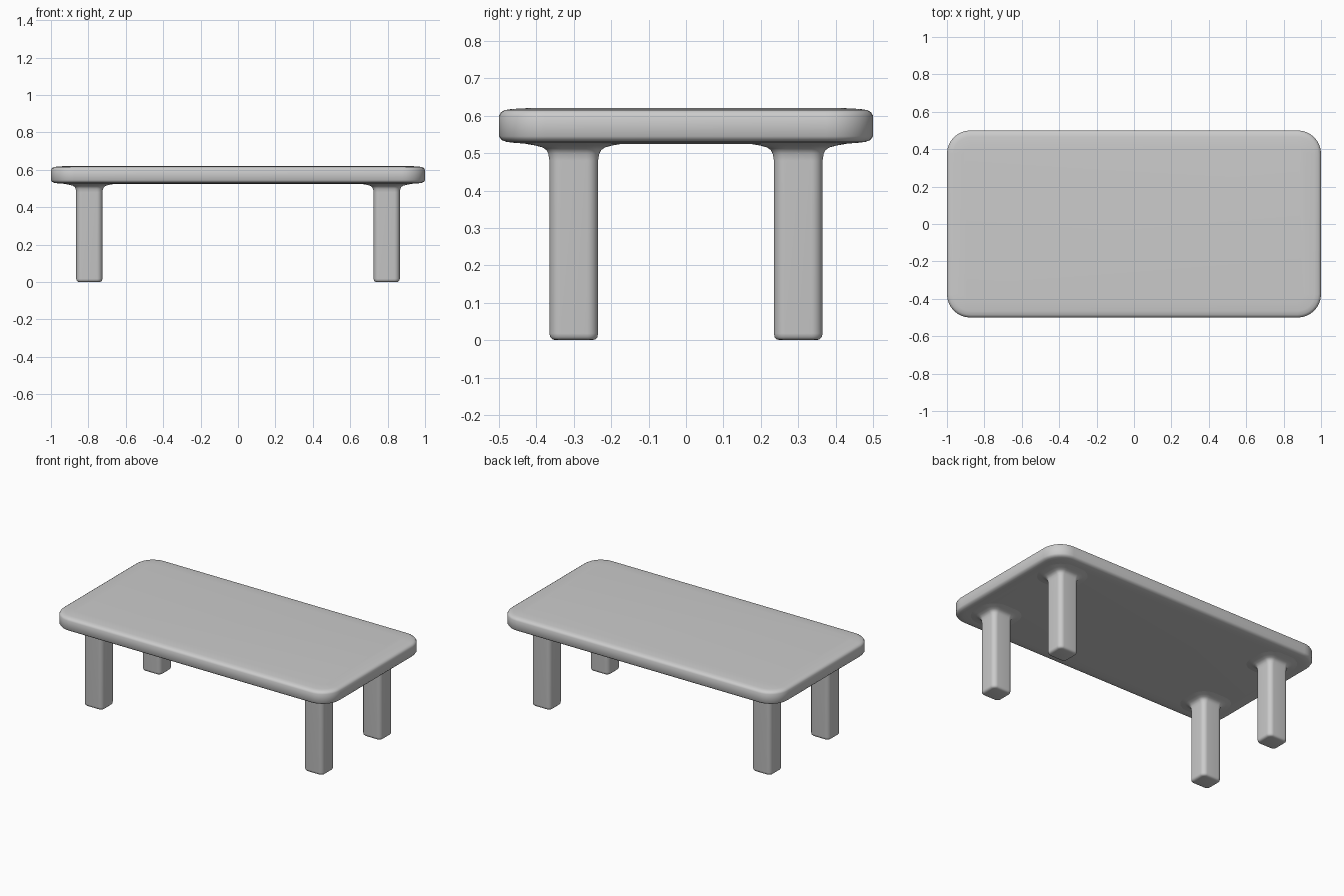
import bpy, bmesh, math

if "Cube" in bpy.data.objects:
    bpy.data.objects.remove(bpy.data.objects["Cube"])


def rounded_ring(cx, cy, hx, hy, r, n=8):
    """Corner-rounded rectangle outline, counter-clockwise."""
    pts = []
    for k, (sx, sy) in enumerate([(1, 1), (-1, 1), (-1, -1), (1, -1)]):
        for i in range(n + 1):
            a = math.pi / 2 * (k + i / n)
            pts.append((cx + sx * (hx - r) + r * math.cos(a),
                        cy + sy * (hy - r) + r * math.sin(a)))
    return pts


def loft(name, cx, cy, sections, cap_top=True):
    """Skin stacked rounded rectangles (half x, half y, radius, z), bottom to top."""
    bm = bmesh.new()
    rings = []
    for hx, hy, r, z in sections:
        rings.append([bm.verts.new((x, y, z))
                      for x, y in rounded_ring(cx, cy, hx, hy, r)])
    for a, b in zip(rings, rings[1:]):
        for i in range(len(a)):
            j = (i + 1) % len(a)
            bm.faces.new((a[i], a[j], b[j], b[i]))
    bm.faces.new(rings[0][::-1])
    if cap_top:
        bm.faces.new(rings[-1])
    me = bpy.data.meshes.new(name)
    bm.to_mesh(me)
    bm.free()
    for p in me.polygons:
        p.use_smooth = True
    ob = bpy.data.objects.new(name, me)
    bpy.context.collection.objects.link(ob)
    return ob


# Table top: soft-edged slab, given as (inset, z)
slab = [(0.08, 0.525), (0.045, 0.527), (0.02, 0.530), (0.007, 0.535),
        (0.0, 0.545), (0.0, 0.600), (0.005, 0.609), (0.015, 0.615),
        (0.035, 0.618), (0.09, 0.621)]
loft("table_top", 0, 0,
     [(1 - d, 0.5 - d, 0.125 - d, z) for d, z in slab])

# Legs: rounded foot, straight shaft, flare blending into the top, as (growth, z)
leg = [(-0.018, 0.0), (-0.008, 0.002), (-0.002, 0.008), (0.0, 0.018),
       (0.0, 0.480), (0.003, 0.498), (0.008, 0.508), (0.018, 0.515),
       (0.036, 0.520), (0.07, 0.526)]
legs = loft("legs", 0.795, 0.3,
            [(0.07 + g, 0.065 + g, 0.03 + g, z) for g, z in leg], cap_top=False)
mirror = legs.modifiers.new("mirror", 'MIRROR')
mirror.use_axis = (True, True, False)
centre = bpy.data.objects["table_top"]
mirror.mirror_object = centre
